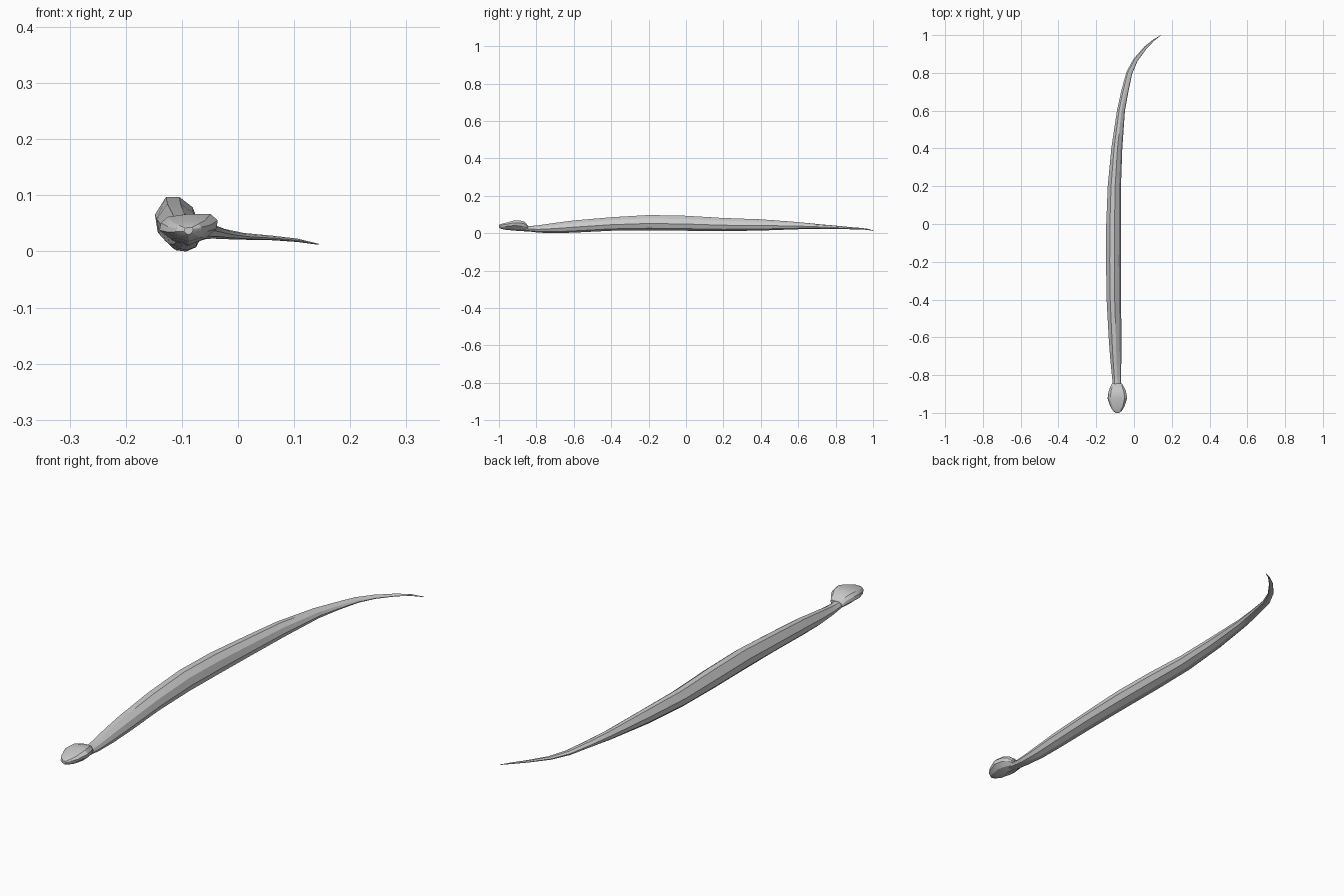
import bpy, bmesh, math
from mathutils import Vector

# Unit cross-sections (side, height): side -1..1, height 0 = belly, 1 = back
BODY = [(-0.50, 1.0), (0.12, 1.0), (0.72, 0.78), (1.0, 0.45),
        (0.75, 0.14), (0.15, 0.0), (-0.45, 0.04), (-0.88, 0.25), (-1.0, 0.62)]
HEAD = [(-0.72, 0.90), (0.0, 1.0), (0.75, 1.0), (1.0, 0.78), (0.95, 0.50),
        (0.60, 0.18), (0.0, 0.0), (-0.60, 0.15), (-1.0, 0.45), (-0.95, 0.70)]


def loft(name, profile, rings):
    """Skin a profile along rings of (x, y, half width, bottom z, top z)."""
    bm = bmesh.new()
    loops = []
    for i, (x, y, w, zb, zt) in enumerate(rings):
        a, b = rings[max(i - 1, 0)], rings[min(i + 1, len(rings) - 1)]
        t = Vector((b[0] - a[0], b[1] - a[1])).normalized()
        side = Vector((t.y, -t.x))
        loops.append([bm.verts.new((x + side.x * w * s, y + side.y * w * s,
                                    zb + (zt - zb) * h)) for s, h in profile])
    n = len(profile)
    for a, b in zip(loops, loops[1:]):
        for k in range(n):
            bm.faces.new((a[k], a[(k + 1) % n], b[(k + 1) % n], b[k]))
    bm.faces.new(loops[0])
    bm.faces.new(loops[-1])
    bmesh.ops.recalc_face_normals(bm, faces=bm.faces[:])
    me = bpy.data.meshes.new(name)
    bm.to_mesh(me)
    bm.free()
    ob = bpy.data.objects.new(name, me)
    bpy.context.collection.objects.link(ob)
    bpy.context.view_layer.objects.active = ob
    ob.select_set(True)
    bpy.ops.object.shade_smooth_by_angle(angle=math.radians(25))
    ob.select_set(False)


# Long body, thickest in the middle, with the tail curling to the right
loft("snake_body", BODY, [
    (-0.089, -0.89, 0.022, 0.013, 0.045),
    (-0.091, -0.83, 0.023, 0.008, 0.038),
    (-0.093, -0.79, 0.025, 0.003, 0.042),
    (-0.097, -0.70, 0.030, 0.000, 0.055),
    (-0.100, -0.60, 0.034, 0.003, 0.068),
    (-0.107, -0.40, 0.038, 0.013, 0.085),
    (-0.109, -0.20, 0.039, 0.015, 0.097),
    (-0.108, 0.00, 0.039, 0.013, 0.093),
    (-0.104, 0.20, 0.035, 0.011, 0.081),
    (-0.091, 0.40, 0.029, 0.014, 0.074),
    (-0.069, 0.60, 0.021, 0.021, 0.059),
    (-0.049, 0.70, 0.019, 0.023, 0.049),
    (-0.025, 0.80, 0.016, 0.022, 0.040),
    (0.009, 0.87, 0.012, 0.021, 0.033),
    (0.062, 0.935, 0.008, 0.020, 0.028),
    (0.105, 0.974, 0.004, 0.017, 0.023),
    (0.143, 1.00, 0.0006, 0.012, 0.014)])

# Slightly tilted diamond-shaped head with a rounded snout
loft("snake_head", HEAD, [
    (-0.088, -1.000, 0.008, 0.030, 0.043),
    (-0.088, -0.990, 0.023, 0.024, 0.049),
    (-0.088, -0.965, 0.038, 0.018, 0.055),
    (-0.088, -0.922, 0.052, 0.014, 0.067),
    (-0.089, -0.885, 0.046, 0.011, 0.067),
    (-0.090, -0.862, 0.036, 0.010, 0.060),
    (-0.090, -0.845, 0.026, 0.010, 0.040)])
